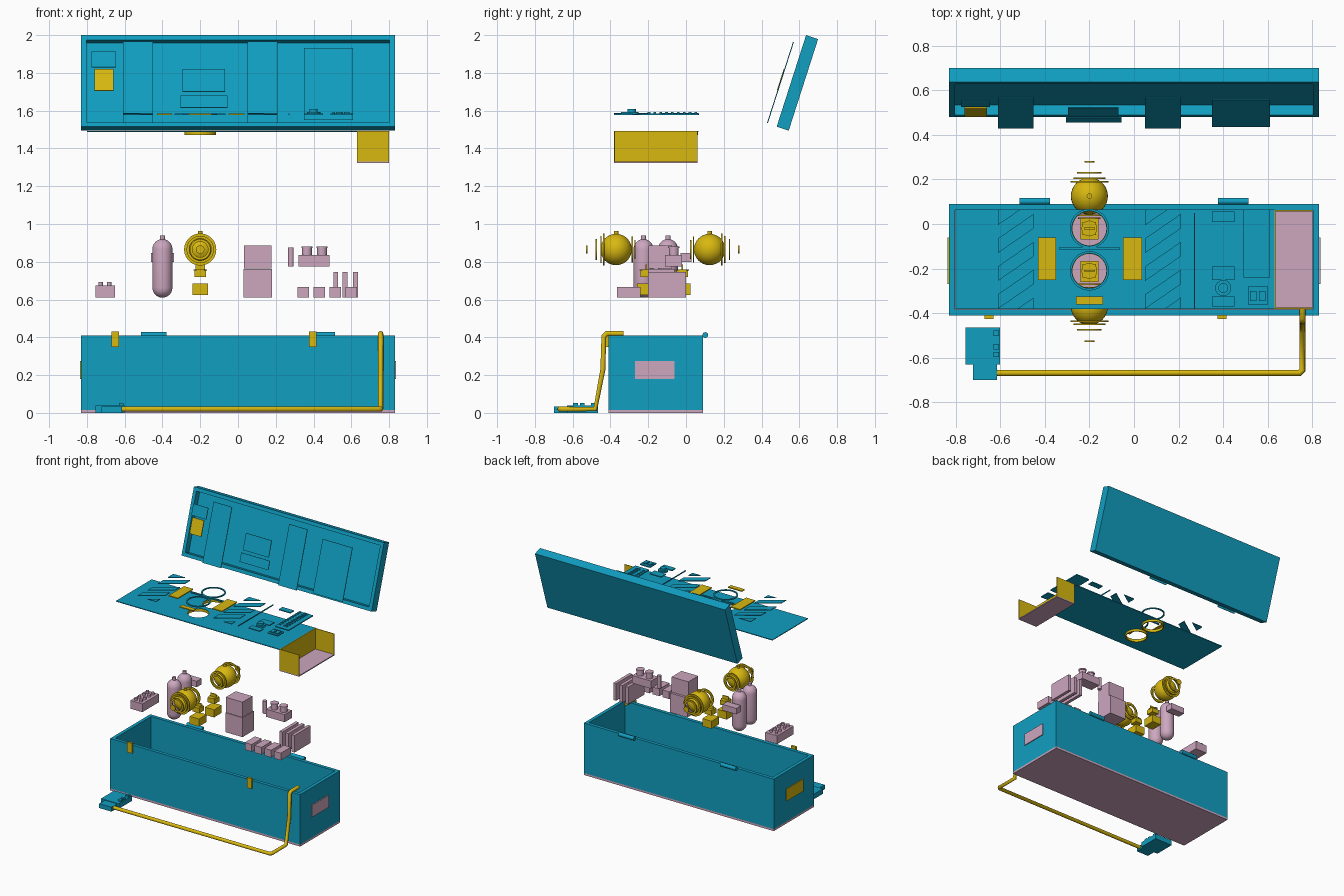
import bpy, bmesh, math
from mathutils import Matrix, Vector

if "Cube" in bpy.data.objects:
    bpy.data.objects.remove(bpy.data.objects["Cube"])


def material(name, rgb):
    m = bpy.data.materials.new(name)
    m.diffuse_color = (*rgb, 1)
    m.use_nodes = True
    m.node_tree.nodes["Principled BSDF"].inputs["Base Color"].default_value = m.diffuse_color
    return m


TEAL = material("teal", (0.0056, 0.345, 0.535))
GOLD = material("yellow", (0.69, 0.48, 0.005))
PINK = material("dusty pink", (0.61, 0.385, 0.52))


def finish(name, bm, mat, matrix=None, smooth=False):
    if matrix is not None:
        bm.transform(matrix)
    bmesh.ops.recalc_face_normals(bm, faces=bm.faces)
    me = bpy.data.meshes.new(name)
    bm.to_mesh(me)
    bm.free()
    me.materials.append(mat)
    ob = bpy.data.objects.new(name, me)
    bpy.context.collection.objects.link(ob)
    if smooth:
        bpy.ops.object.select_all(action='DESELECT')
        ob.select_set(True)
        bpy.context.view_layer.objects.active = ob
        bpy.ops.object.shade_smooth_by_angle(angle=math.radians(35))
    return ob


def box(name, mat, x, y, z, matrix=None):
    bm = bmesh.new()
    bmesh.ops.create_cube(bm, size=1)
    for v in bm.verts:
        v.co = [(r[0] + r[1]) / 2 + c * (r[1] - r[0]) for c, r in zip(v.co, (x, y, z))]
    return finish(name, bm, mat, matrix)


def lathe(name, mat, profile, loc, axis='Z', closed=False, steps=32):
    """Spin (radius, height) points about an axis; closed profiles make rings."""
    bm = bmesh.new()
    vs = [bm.verts.new((r, 0, h)) for r, h in profile]
    es = [bm.edges.new(p) for p in zip(vs, vs[1:])]
    if closed:
        es.append(bm.edges.new((vs[-1], vs[0])))
    bmesh.ops.spin(bm, geom=vs + es, axis=(0, 0, 1), cent=(0, 0, 0),
                   angle=math.tau, steps=steps)
    bmesh.ops.remove_doubles(bm, verts=bm.verts, dist=1e-5)
    turn = {'Z': Matrix(), 'Y': Matrix.Rotation(-math.pi / 2, 4, 'X'),
            'X': Matrix.Rotation(math.pi / 2, 4, 'Y')}[axis]
    return finish(name, bm, mat, Matrix.Translation(loc) @ turn, True)


def cylinder(name, mat, r, h, loc, axis='Z'):
    return lathe(name, mat, [(0, -h / 2), (r, -h / 2), (r, h / 2), (0, h / 2)], loc, axis)


def ring(name, mat, inner, outer, h, loc, axis='Z'):
    return lathe(name, mat, [(inner, -h / 2), (outer, -h / 2), (outer, h / 2), (inner, h / 2)],
                 loc, axis, True, 48)


def hollow(name, mat, x, y, z, wall, floor, axis, matrix=None):
    """Box with its +z (axis 2) or -y (axis 1) side open."""
    (a, b), (c, d), (e, f) = x, y, z
    if axis == 2:
        box(name + "_front_wall", mat, x, (c, c + wall), z)
        box(name + "_back_wall", mat, x, (d - wall, d), z)
    else:
        box(name + "_bottom_wall", mat, x, y, (e, e + wall), matrix)
        box(name + "_top_wall", mat, x, y, (f - wall, f), matrix)
        box(name + "_back_panel", mat, x, (d - floor, d), z, matrix)
    box(name + "_left_wall", mat, (a, a + wall), y, z, matrix)
    box(name + "_right_wall", mat, (b - wall, b), y, z, matrix)


def stripes(name, mat, x0, x1, lo, hi, z):
    """Diagonal hazard bands trimmed to a rectangle."""
    bm = bmesh.new()
    slope, pitch, width = 0.11, 0.125, 0.065
    for i in range(-1, 4):
        y = lo + i * pitch
        bm.faces.new([bm.verts.new(p) for p in ((x0, y, z), (x1, y + slope, z),
                                                (x1, y + slope + width, z), (x0, y + width, z))])
    for y, n in ((lo, -1), (hi, 1)):
        bmesh.ops.bisect_plane(bm, geom=bm.verts[:] + bm.edges[:] + bm.faces[:],
                               plane_co=(0, y, 0), plane_no=(0, n, 0), clear_outer=True)
    ob = finish(name, bm, mat)
    ob.modifiers.new("thickness", 'SOLIDIFY').thickness = 0.005


# Chest with open top
box("chest_base", PINK, (-.83, .83), (-.41, .09), (0, .016))
hollow("chest", TEAL, (-.83, .83), (-.41, .09), (.016, .41), .027, 0, 2)
box("right_grip", PINK, (.83, .837), (-.27, -.06), (.18, .275))
box("left_grip", GOLD, (-.837, -.83), (-.27, -.06), (.18, .275))
for x in (-.65, .395):
    box("latch", GOLD, (x - .02, x + .02), (-.425, -.408), (.35, .43))
for x in (-.445, .445):
    cylinder("hinge", TEAL, .015, .135, (x, .102, .412), 'X')

# Tilted lid with floating inner panels
LID = Matrix.Translation((0, .48, 1.515)) @ Matrix.Rotation(math.radians(-17.8), 4, 'X')
hollow("lid", TEAL, (-.83, .83), (0, .067), (0, .509), .027, .02, 1, LID)
for name, mat, x, z in (("lid_band_left", TEAL, (-.61, -.45), (.004, .455)),
                        ("lid_band_right", TEAL, (.05, .21), (.004, .455)),
                        ("lid_screen", TEAL, (-.295, -.07), (.177, .303)),
                        ("lid_lower_screen", TEAL, (-.305, -.055), (.088, .156)),
                        ("lid_big_panel", TEAL, (.35, .61), (.02, .42)),
                        ("lid_label", TEAL, (-.775, -.645), (.314, .40)),
                        ("lid_yellow_plate", GOLD, (-.76, -.66), (.183, .303))):
    front = -.058 if mat is GOLD else -.055
    box(name, mat, x, (front, -.050), z, LID)

# Deck with two round openings and their collars
deck = box("deck", TEAL, (-.80, .63), (-.38, .065), (1.487, 1.493))
for y in (-.02, -.21):
    cut = cylinder("deck_cutter", TEAL, .078, .1, (-.2, y, 1.49))
    cut.hide_render = True
    cut.hide_set(True)
    mod = deck.modifiers.new("opening", 'BOOLEAN')
    mod.object = cut
    mod.solver = 'EXACT'
    ring("opening_collar", GOLD, .076, .084, .02, (-.2, y, 1.480))
    ring("floating_ring", TEAL, .078, .088, .008, (-.2, y, 1.582))

# Side tray, open to the right
box("tray_floor", PINK, (.63, .80), (-.38, .062), (1.322, 1.330))
box("tray_inner_wall", GOLD, (.63, .635), (-.38, .062), (1.33, 1.493))
for y in (-.38, .057):
    box("tray_end_wall", GOLD, (.63, .80), (y, y + .005), (1.33, 1.493))

# Parts floating above the deck
for x in (-.61, .05):
    stripes("hazard_stripes", TEAL, x, x + .16, -.38, .065, 1.582)
for name, mat, x, y in (("left_pad", GOLD, (-.43, -.35), (-.25, -.06)),
                        ("right_pad", GOLD, (-.05, .035), (-.25, -.06)),
                        ("front_pad", GOLD, (-.26, -.14), (-.36, -.325)),
                        ("centre_bar", TEAL, (-.335, -.065), (-.116, -.104)),
                        ("divider_strip", TEAL, (.268, .273), (-.38, .05)),
                        ("back_label", TEAL, (.35, .45), (.01, .055)),
                        ("middle_label", TEAL, (.35, .45), (-.25, -.19)),
                        ("front_label", TEAL, (.35, .45), (-.37, -.325)),
                        ("key_panel", TEAL, (.49, .61), (-.24, .065)),
                        ("switch_panel", TEAL, (.51, .60), (-.36, -.28))):
    box(name, mat, x, y, (1.578, 1.586))
for i in range(9):
    for x in (.507, .548, .567):
        y = .052 - i * .031
        box("key", TEAL, (x - .007, x + .007), (y - .007, y + .007), (1.586, 1.592))
for x in (.535, .575):
    box("switch", TEAL, (x - .015, x + .015), (-.345, -.3), (1.586, 1.594))
cylinder("dial_base", TEAL, .036, .014, (.40, -.287, 1.587))
cylinder("dial_knob", TEAL, .022, .016, (.40, -.287, 1.600))

# Ball units with spaced rings, mirrored front and back
for y, s in ((-.37, -1), (.125, 1)):
    ball = [(.083 * math.sin(math.pi * i / 16), -.083 * math.cos(math.pi * i / 16))
            for i in range(17)]
    lathe("ball", GOLD, ball, (-.2, y, .865))
    cylinder("ball_cap", GOLD, .012, .025, (-.2, y, .95))
    for off, r in ((-.10, .05), (-.085, .07), (.065, .085), (.08, .072), (.105, .055)):
        ring("ball_ring", GOLD, r - .014, r, .007, (-.2, y + s * off, .865), 'Y')
    cylinder("ball_end_button", GOLD, .022, .007, (-.2, y + s * .155, .865), 'Y')

# Yellow drive blocks under the openings
for y in (-.02, -.21):
    box("drive_block", GOLD, (-.24, -.16), (y - .05, y + .045), (.625, .685))
    box("drive_head", GOLD, (-.23, -.17), (y - .03, y + .03), (.72, .755))
    box("drive_blade", GOLD, (-.225, -.175), (y - .004, y + .004), (.755, .785))
    cylinder("drive_plate", GOLD, .035, .006, (-.2, y, .757))

# Tanks with a bracket behind
for y in (-.225, -.095):
    dome = [(.053 * math.cos(t * math.pi / 12), .053 * math.sin(t * math.pi / 12))
            for t in range(6)]
    profile = ([(0, .61)] + [(r, .663 - h) for r, h in dome[::-1]]
               + [(r, .867 + h) for r, h in dome] + [(.014, .94), (0, .94)])
    lathe("tank", PINK, profile, (-.4, y, 0))
box("tank_bracket", PINK, (-.46, -.34), (-.03, .03), (.80, .847))

# Pink machinery
box("cabinet_lower", PINK, (.03, .18), (-.20, -.06), (.61, .763))
box("cabinet_upper", PINK, (.032, .178), (-.198, -.075), (.765, .885))
box("pump_block", PINK, (.32, .485), (-.11, -.02), (.775, .835))
for x in (.365, .445):
    cylinder("pump_cap", PINK, .03, .01, (x, -.065, .877))
    cylinder("pump_stem", PINK, .026, .045, (x, -.065, .853))
cylinder("side_canister", PINK, .015, .10, (.28, -.065, .825))
for x in (.517, .567, .622):
    box("card", PINK, (x - .0125, x + .0125), (-.20, 0), (.61, .745))
for x in (.345, .43, .515, .60):
    box("module", PINK, (x - .03, x + .03), (-.365, -.24), (.61, .667))
box("battery", PINK, (-.755, -.65), (-.265, -.06), (.61, .675))
for y in (-.235, -.19, -.135, -.09):
    for x in (-.727, -.682):
        cylinder("battery_stud", PINK, .012, .02, (x, y, .683))

# Bent feed pipe
curve = bpy.data.curves.new("feed_pipe", 'CURVE')
curve.dimensions = '3D'
curve.bevel_depth = .014
curve.bevel_resolution = 3
curve.use_fill_caps = True
path = [(.755, -.33, .420), (.755, -.42, .420), (.755, -.435, .405), (.755, -.44, .23),
        (.755, -.48, .02), (.755, -.655, .02), (.742, -.668, .02), (-.62, -.668, .02)]
spline = curve.splines.new('POLY')
spline.points.add(len(path) - 1)
for p, co in zip(spline.points, path):
    p.co = (*co, 1)
curve.materials.append(GOLD)
bpy.context.collection.objects.link(bpy.data.objects.new("feed_pipe", curve))

# Remote control box
box("remote_body", TEAL, (-.755, -.60), (-.63, -.465), (0, .04))
box("remote_plug", TEAL, (-.722, -.615), (-.70, -.63), (0, .035))
for y in (-.585, -.55, -.49):
    box("remote_button", TEAL, (-.63, -.605), (y - .012, y + .012), (.04, .053))
